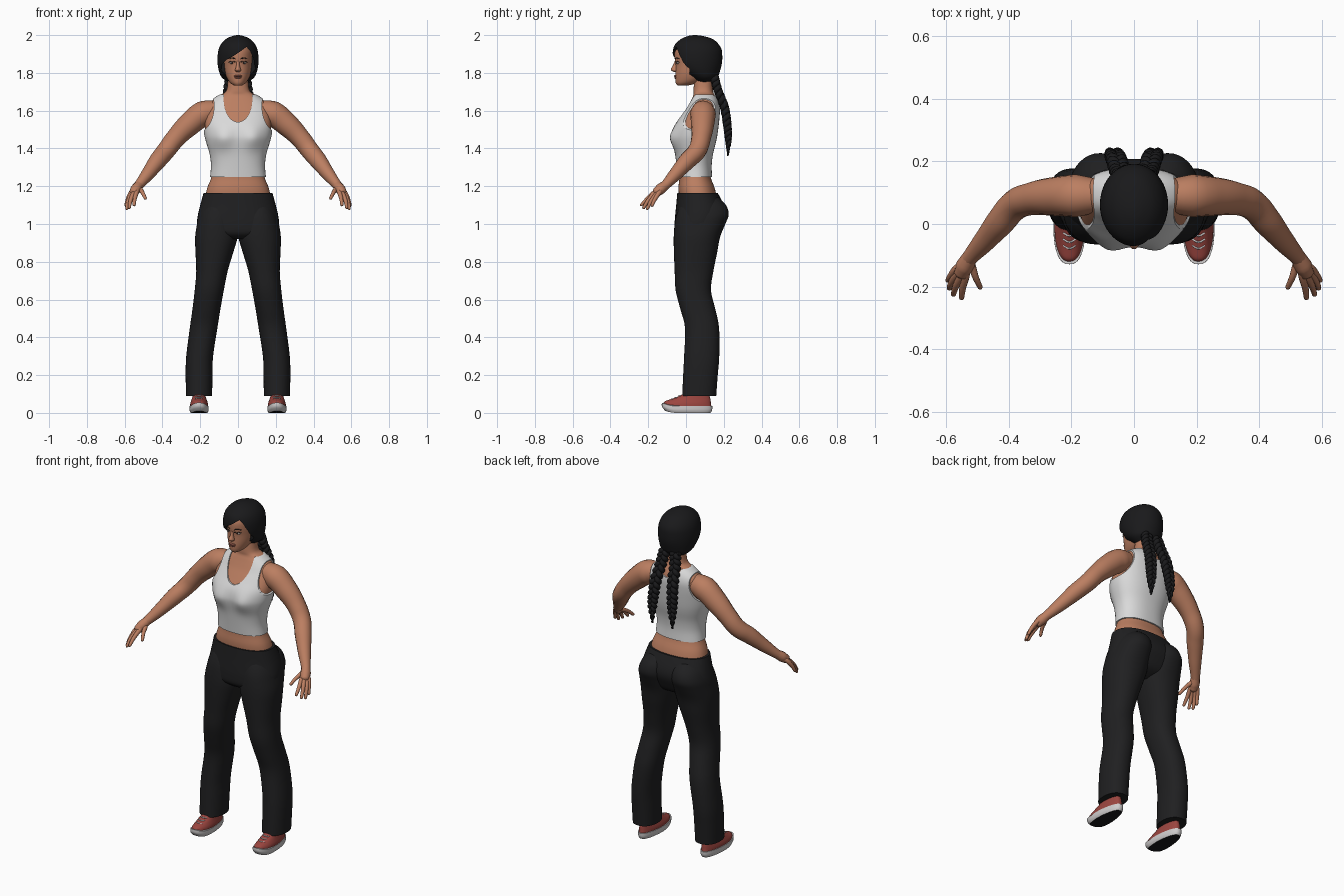
import bpy, bmesh, math
from mathutils import Vector

cube = bpy.data.objects.get("Cube")
if cube:
    bpy.data.objects.remove(cube)


def material(name, r, g, b):
    mat = bpy.data.materials.new(name)
    mat.use_nodes = True
    mat.diffuse_color = (r, g, b, 1)
    shader = mat.node_tree.nodes["Principled BSDF"]
    shader.inputs["Base Color"].default_value = (r, g, b, 1)
    shader.inputs["Roughness"].default_value = 0.8
    return mat


skin = material("warm skin", .5, .21, .12)
white_cloth = material("white cloth", .7, .7, .7)
black_cloth = material("black cloth", .014, .014, .015)
black_hair = material("black hair", .01, .01, .011)
shoe_red = material("shoe red", .33, .06, .05)
sole_white = material("sole white", .62, .6, .6)
lip_tone = material("lip tone", .3, .1, .07)
eye_white = material("eye white", .55, .52, .5)
dark_brown = material("dark brown", .025, .015, .012)


def finish(bm, name, mat):
    bmesh.ops.recalc_face_normals(bm, faces=bm.faces)
    mesh = bpy.data.meshes.new(name)
    bm.to_mesh(mesh)
    bm.free()
    obj = bpy.data.objects.new(name, mesh)
    bpy.context.collection.objects.link(obj)
    if mat:
        mesh.materials.append(mat)
    return obj


def smooth_rows(rows, steps):
    """Catmull-Rom interpolation between the given sections."""
    out = []
    for i in range(len(rows) - 1):
        quad = [rows[max(i - 1, 0)], rows[i], rows[i + 1], rows[min(i + 2, len(rows) - 1)]]
        for s in range(steps):
            t = s / steps
            out.append([b + .5 * t * (c - a + t * (2 * a - 5 * b + 4 * c - d + t * (3 * (b - c) + d - a)))
                        for a, b, c, d in zip(*quad)])
    return out + [rows[-1]]


def loft(name, mat, rows, x=0, power=2, grow=0, segments=40, steps=4, deform=None):
    """Sections are height, centre x, half width, front y, back y."""
    bm = bmesh.new()
    rings = []
    for z, cx, half, front, back in smooth_rows(rows, steps):
        ring = []
        for k in range(segments):
            a = math.tau * k / segments
            c, s = math.cos(a), math.sin(a)
            px = math.copysign(abs(c) ** (2 / power), c) * (half + grow)
            py = math.copysign(abs(s) ** (2 / power), s) * ((back - front) / 2 + grow)
            v = Vector((cx + px, (front + back) / 2 + py, z))
            if deform:
                deform(v)
            v.x += x
            ring.append(bm.verts.new(v))
        rings.append(ring)
    for low, high in zip(rings, rings[1:]):
        for k in range(segments):
            n = (k + 1) % segments
            bm.faces.new((low[k], low[n], high[n], high[k]))
    bm.faces.new(rings[0])
    bm.faces.new(rings[-1])
    return finish(bm, name, mat)


def tube(name, mat, points, resolution=5, around=3):
    """Round limb through points of x, y, z, radius."""
    curve = bpy.data.curves.new(name, 'CURVE')
    curve.dimensions = '3D'
    curve.bevel_depth = 1
    curve.bevel_resolution = around
    curve.resolution_u = resolution
    curve.use_fill_caps = True
    spline = curve.splines.new('BEZIER')
    spline.bezier_points.add(len(points) - 1)
    for p, (x, y, z, r) in zip(spline.bezier_points, points):
        p.co, p.radius = (x, y, z), r
        p.handle_left_type = p.handle_right_type = 'AUTO'
    curve.materials.append(mat)
    obj = bpy.data.objects.new(name, curve)
    bpy.context.collection.objects.link(obj)
    bpy.ops.object.select_all(action='DESELECT')
    obj.select_set(True)
    bpy.context.view_layer.objects.active = obj
    bpy.ops.object.convert(target='MESH')
    return obj


def ball(name, mat, centre, size):
    bm = bmesh.new()
    bmesh.ops.create_uvsphere(bm, u_segments=16, v_segments=10, radius=1)
    for v in bm.verts:
        v.co = Vector(centre) + v.co * Vector(size)
    return finish(bm, name, mat)


def oval(cx, cz, rx, rz):
    return [(cx + rx * math.cos(math.tau * k / 40), cz + rz * math.sin(math.tau * k / 40)) for k in range(40)]


def cut(obj, outline, front, back):
    """Remove a prism running along y from a solid."""
    bm = bmesh.new()
    face = bm.faces.new([bm.verts.new((px, front, pz)) for px, pz in outline])
    moved = bmesh.ops.extrude_face_region(bm, geom=[face])["geom"]
    bmesh.ops.translate(bm, vec=(0, back - front, 0), verts=[g for g in moved if isinstance(g, bmesh.types.BMVert)])
    cutter = finish(bm, "cutter", None)
    cutter.hide_render = True
    mod = obj.modifiers.new("cut", 'BOOLEAN')
    mod.operation, mod.solver, mod.object = 'DIFFERENCE', 'EXACT', cutter
    bpy.context.view_layer.objects.active = obj
    bpy.ops.object.modifier_apply(modifier=mod.name)
    bpy.data.objects.remove(cutter)


# Torso with neck, and the tank top cut from a slightly larger copy
def bust(v):
    if v.y < .03:
        v.y -= .022 * math.exp(-((abs(v.x) - .08) / .05) ** 2 - ((v.z - 1.455) / .055) ** 2)


torso_rows = [
    (1.13, 0, .175, -.035, .165), (1.19, 0, .163, -.04, .152), (1.25, 0, .14, -.035, .13),
    (1.31, 0, .135, -.042, .128), (1.37, 0, .142, -.05, .135), (1.43, 0, .16, -.06, .15),
    (1.47, 0, .17, -.062, .158), (1.52, 0, .175, -.052, .165), (1.57, 0, .174, -.022, .17),
    (1.61, 0, .166, .004, .172), (1.64, 0, .15, .02, .168), (1.665, 0, .122, .032, .16),
    (1.685, 0, .09, .04, .15), (1.71, 0, .06, .04, .142), (1.79, 0, .052, .045, .14)]
loft("torso", skin, torso_rows, power=2.3, deform=bust, segments=56)
top = loft("tank_top", white_cloth, torso_rows[2:13], power=2.3, grow=.008, deform=bust, segments=56)
cut(top, oval(0, 1.66, .076, .12), -.3, .08)
cut(top, oval(0, 1.71, .075, .08), -.3, .4)
for side in (1, -1):
    cut(top, oval(side * .215, 1.625, .088, .14), -.3, .4)

# Trousers
loft("trouser_hips", black_cloth, [
    (.92, 0, .1, -.02, .1), (.95, 0, .205, -.055, .16), (1.0, 0, .217, -.06, .19),
    (1.05, 0, .212, -.057, .207), (1.1, 0, .2, -.052, .2), (1.165, 0, .182, -.046, .168)],
    power=2.3)
leg_rows = [
    (.09, .206, .069, -.02, .16), (.2, .206, .071, -.015, .168), (.3, .203, .071, -.01, .176),
    (.45, .182, .073, -.005, .175), (.55, .167, .074, -.03, .155), (.65, .152, .077, -.055, .132),
    (.75, .138, .083, -.06, .145), (.85, .125, .1, -.064, .165), (.93, .115, .112, -.065, .18),
    (1.0, .111, .106, -.06, .208), (1.05, .107, .1, -.05, .226), (1.1, .1, .085, -.03, .212),
    (1.14, .09, .06, .0, .17)]


# Shoes: the outline narrows at the heel and lifts at the toe
def shoe_shape(v):
    v.x *= 1 - 1.6 * max(v.y, 0)
    v.z += 3 * max(-v.y - .05, 0) ** 2


for side, label in ((1, "left"), (-1, "right")):
    mirrored = [(z, side * cx, h, f, b) for z, cx, h, f, b in leg_rows]
    loft(label + "_trouser_leg", black_cloth, mirrored, power=2.2)
    foot_x = side * .206
    sole = loft(label + "_shoe_sole", sole_white, [
        (0, 0, .045, -.11, .13), (.015, 0, .051, -.127, .138), (.036, 0, .051, -.128, .14)],
        x=foot_x, power=2.5, deform=shoe_shape)
    sole.data.materials.append(black_hair)
    for f in sole.data.polygons:
        if f.normal.z < -.7:
            f.material_index = 1
    loft(label + "_shoe_upper", shoe_red, [
        (.03, 0, .048, -.122, .135), (.05, 0, .047, -.112, .132), (.07, 0, .041, -.08, .13),
        (.09, 0, .036, -.035, .125), (.11, 0, .034, .0, .12)],
        x=foot_x, power=2.4, deform=shoe_shape)
    for i in range(3):
        y, z = -.078 + .02 * i, .073 + .009 * i
        tube(f"{label}_lace_{i + 1}", sole_white, [
            (foot_x - .02, y + .01, z - .002, .003), (foot_x, y, z, .003), (foot_x + .02, y + .01, z - .002, .003)])

    # Arm, palm and fingers
    def limb(name, points, **options):
        tube(label + "_" + name, skin, [(side * x, y, z, r) for x, y, z, r in points], **options)

    limb("arm", [
        (.12, .09, 1.6, .055), (.185, .09, 1.583, .068), (.255, .088, 1.53, .062), (.33, .08, 1.455, .052),
        (.38, .06, 1.39, .049), (.425, .008, 1.335, .046), (.475, -.052, 1.268, .036),
        (.52, -.103, 1.212, .026), (.53, -.115, 1.2, .024)], around=6)
    limb("palm", [(.52, -.1, 1.213, .024), (.54, -.135, 1.185, .029), (.552, -.158, 1.165, .024),
                  (.557, -.168, 1.155, .008)])
    digits = {
        "index_finger": [(.537, -.165, 1.168), (.547, -.208, 1.13), (.55, -.237, 1.1)],
        "middle_finger": [(.552, -.165, 1.163), (.57, -.203, 1.12), (.576, -.225, 1.085)],
        "ring_finger": [(.562, -.155, 1.16), (.583, -.188, 1.115), (.589, -.205, 1.08)],
        "little_finger": [(.566, -.143, 1.165), (.586, -.168, 1.125), (.594, -.18, 1.097)],
        "thumb": [(.52, -.13, 1.187), (.505, -.17, 1.165), (.49, -.203, 1.135)]}
    for name, joints in digits.items():
        path = [(.53, -.12, 1.197, .012)] + [(*j, r) for j, r in zip(joints, (.013, .0105, .008))]
        tip = Vector(joints[2]) + (Vector(joints[2]) - Vector(joints[1])).normalized() * .006
        limb(name, path + [(*tip, .003)])

    # Eye, lid line and brow
    ball(label + "_eye", eye_white, (side * .031, -.042, 1.853), (.013, .009, .006))
    ball(label + "_iris", dark_brown, (side * .031, -.049, 1.853), (.005, .003, .0055))
    for name, z, r in (("lid_line", 1.859, .0022), ("brow", 1.876, .0035)):
        tube(f"{label}_{name}", dark_brown, [
            (side * .013, -.055, z - .002, r), (side * .03, -.051, z + .003, r), (side * .049, -.036, z - .002, r / 2)])

    # Three-strand braid hanging down the back
    spine = smooth_rows([(.035, .15, 1.78, 1), (.045, .168, 1.71, 1), (.055, .203, 1.62, 1),
                         (.062, .218, 1.53, .95), (.066, .224, 1.45, .75), (.066, .222, 1.36, .15)], 10)
    for strand in range(3):
        path = []
        for i, (x, y, z, size) in enumerate(spine):
            t = i * .62 + strand * math.tau / 3
            path.append((side * x + .02 * size * math.sin(t), y + .011 * size * math.sin(2 * t), z, .0145 * size))
        tube(f"{label}_braid_strand_{strand + 1}", black_hair, path, resolution=2)

# Head and face
loft("head", skin, [
    (1.733, 0, .02, -.045, .01), (1.746, 0, .04, -.054, .06), (1.77, 0, .057, -.057, .11),
    (1.8, 0, .068, -.056, .13), (1.84, 0, .075, -.055, .15), (1.88, 0, .078, -.06, .16),
    (1.92, 0, .077, -.057, .16), (1.955, 0, .06, -.03, .13), (1.975, 0, .03, 0, .1)])
loft("nose", skin, [
    (1.806, 0, .01, -.066, -.04), (1.813, 0, .016, -.078, -.04), (1.822, 0, .014, -.08, -.04),
    (1.84, 0, .009, -.069, -.04), (1.862, 0, .008, -.06, -.04)], segments=16)
ball("upper_lip", lip_tone, (0, -.054, 1.784), (.021, .009, .006))
ball("lower_lip", lip_tone, (0, -.053, 1.775), (.018, .009, .006))

# Hair with a side-swept opening for the face
hair = loft("hair", black_hair, [
    (1.75, 0, .05, .06, .13), (1.775, 0, .085, .025, .165), (1.81, 0, .101, -.03, .18),
    (1.85, 0, .108, -.062, .19), (1.89, 0, .108, -.07, .192), (1.925, 0, .102, -.068, .188),
    (1.955, 0, .088, -.055, .17), (1.98, 0, .063, -.025, .14), (1.995, 0, .03, .01, .09),
    (2.0, 0, .006, .04, .055)], segments=48)
hairline = [(-.087, 1.7), (-.092, 1.8), (-.085, 1.845), (-.06, 1.87), (-.02, 1.892), (.015, 1.915), (.045, 1.938),
            (.065, 1.915), (.082, 1.875), (.093, 1.82), (.09, 1.7)]
cut(hair, hairline, -.3, .018)

# Smooth shading that keeps cut edges crisp
bpy.ops.object.select_all(action='DESELECT')
for obj in bpy.context.collection.objects:
    if obj.type == 'MESH':
        obj.select_set(True)
        bpy.context.view_layer.objects.active = obj
bpy.ops.object.shade_smooth_by_angle(angle=math.radians(45))
